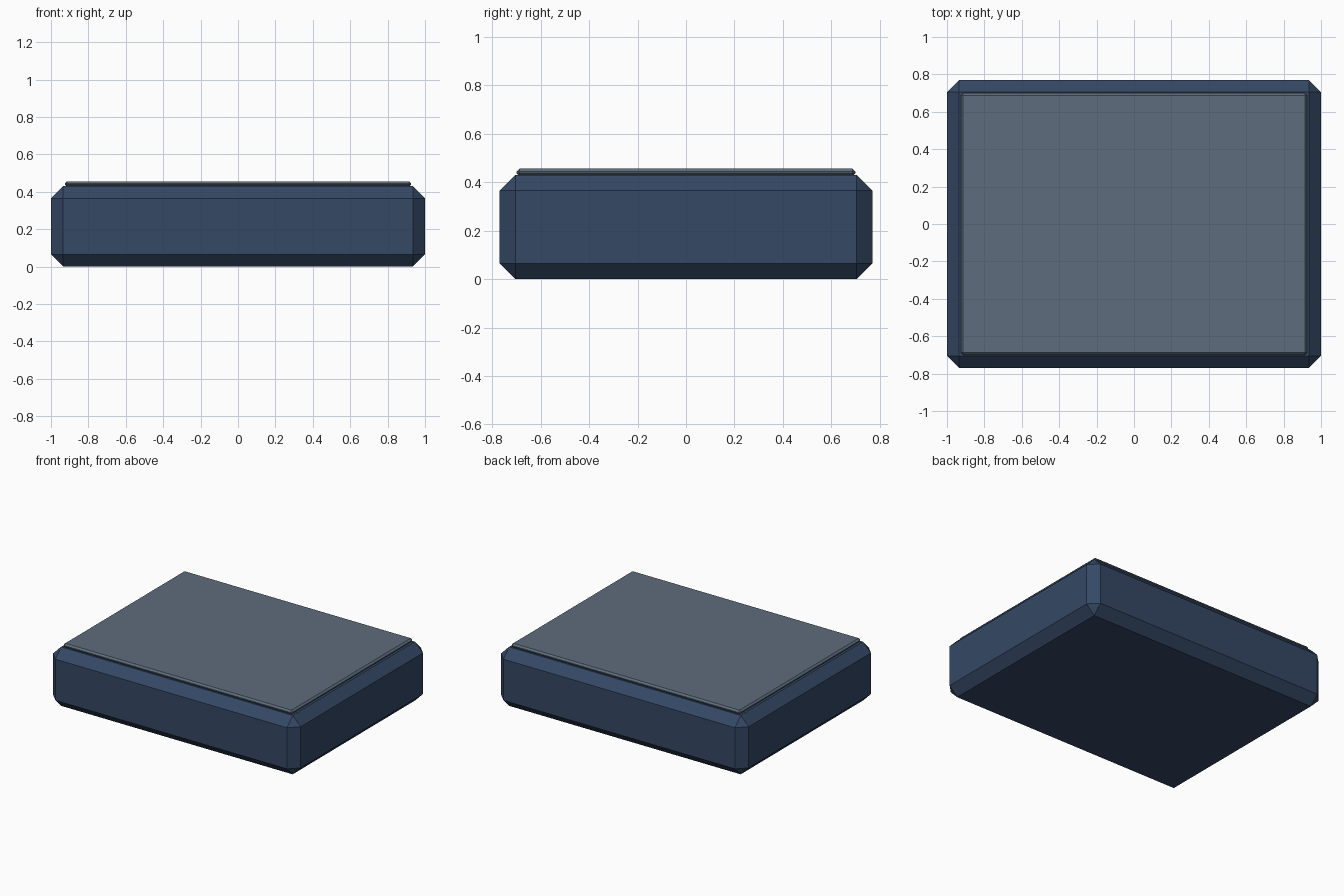
import bpy

if "Cube" in bpy.data.objects:
    bpy.data.objects.remove(bpy.data.objects["Cube"])


def material(name, color):
    mat = bpy.data.materials.new(name)
    mat.diffuse_color = color
    mat.use_nodes = True
    mat.node_tree.nodes["Principled BSDF"].inputs["Base Color"].default_value = mat.diffuse_color
    return mat


def chamfered_box(name, size, z_bottom, chamfer, mat):
    bpy.ops.mesh.primitive_cube_add(size=1, location=(0, 0, z_bottom + size[2] / 2))
    obj = bpy.context.object
    obj.name = name
    obj.scale = size
    bpy.ops.object.transform_apply(location=False, rotation=False, scale=True)
    bevel = obj.modifiers.new("chamfer", 'BEVEL')
    bevel.width = chamfer
    bevel.segments = 1
    bevel.limit_method = 'NONE'
    obj.data.materials.append(mat)
    return obj


navy = material("navy", (0.035, 0.065, 0.13, 1))
slate = material("slate_grey", (0.11, 0.15, 0.2, 1))

# Main slab with wide flat chamfers on every edge
chamfered_box("body", (2.0, 1.54, 0.43), 0.0, 0.065, navy)

# Thin panel resting on the top face
chamfered_box("top_panel", (1.85, 1.4, 0.03), 0.426, 0.012, slate)
